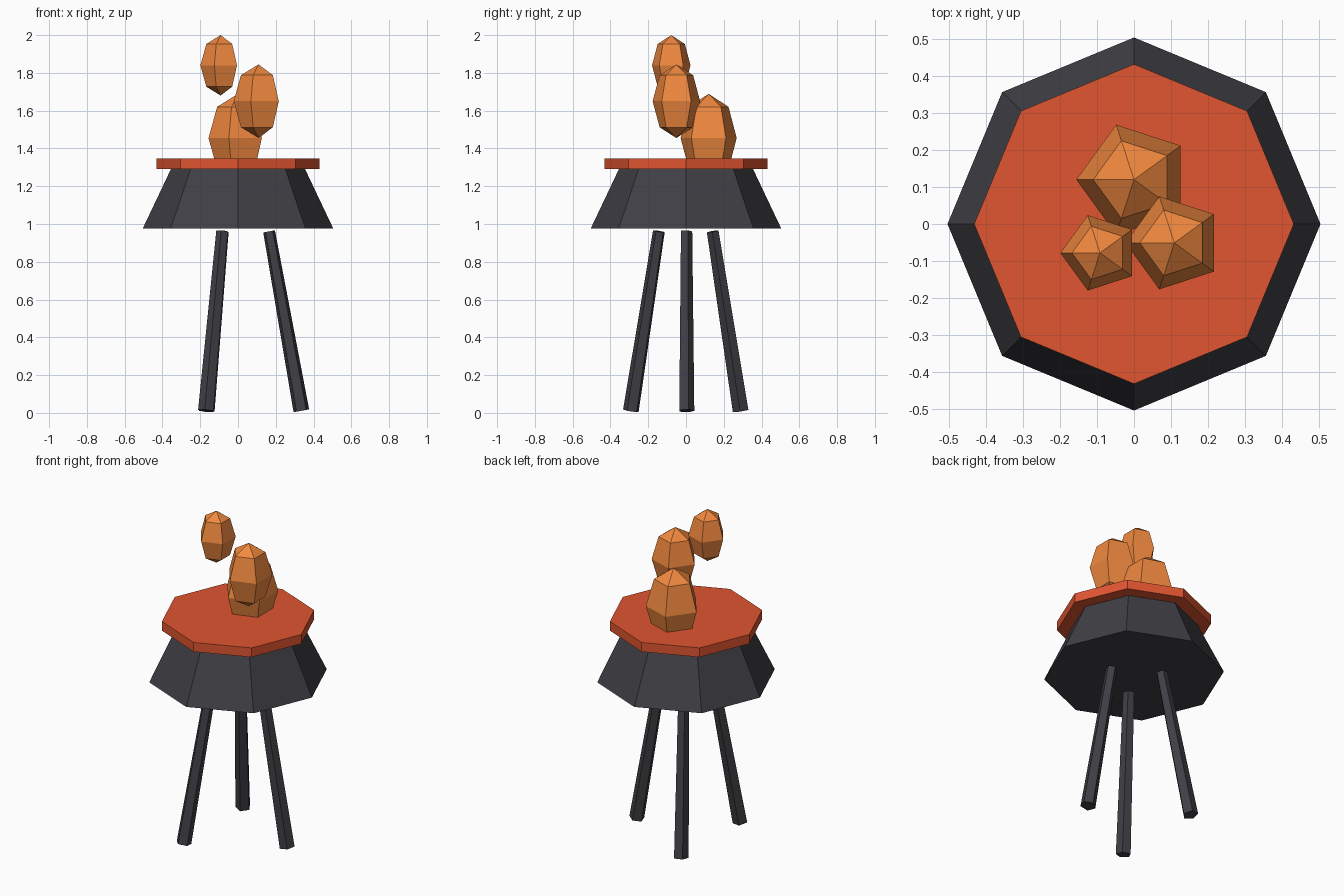
import bpy, math
from mathutils import Matrix

if "Cube" in bpy.data.objects:
    bpy.data.objects.remove(bpy.data.objects["Cube"])


def material(name, rgb):
    m = bpy.data.materials.new(name)
    m.diffuse_color = (*rgb, 1)
    m.use_nodes = True
    m.node_tree.nodes["Principled BSDF"].inputs["Base Color"].default_value = m.diffuse_color
    return m


iron = material("dark_iron", (0.05, 0.05, 0.06))
ember = material("ember_red", (0.75, 0.09, 0.03))
flame = material("flame_orange", (0.88, 0.25, 0.05))


def finish(name, mat):
    ob = bpy.context.object
    ob.name = name
    ob.data.materials.append(mat)
    return ob


def frustum(name, mat, sides, r_bottom, r_top, z0, z1):
    bpy.ops.mesh.primitive_cone_add(vertices=sides, radius1=r_bottom, radius2=r_top,
                                    depth=z1 - z0, location=(0, 0, (z0 + z1) / 2))
    return finish(name, mat)


# Octagonal bowl and ember plate
frustum("bowl", iron, 8, 0.504, 0.353, 0.977, 1.295)
frustum("ember_plate", ember, 8, 0.432, 0.432, 1.29, 1.347)

# Three splayed, tapered legs
tilt = 0.178
for i in range(3):
    a = math.radians(120 * i)
    leg = frustum(f"leg_{i + 1}", iron, 5, 0.044, 0.033, 0, 0.965)
    leg.matrix_world = (Matrix.Translation((0.25 * math.cos(a), 0.25 * math.sin(a), 0.486))
                        @ Matrix.Rotation(a, 4, 'Z') @ Matrix.Rotation(-tilt, 4, 'Y'))

# Faceted flames: centre, radius, half height
flames = [((0, 0.12, 1.455), 0.156, 0.234),
          ((0.109, -0.051, 1.65), 0.132, 0.195),
          ((-0.092, -0.078, 1.84), 0.107, 0.16)]
for i, (centre, r, h) in enumerate(flames):
    bpy.ops.mesh.primitive_uv_sphere_add(segments=5, ring_count=4, radius=1, location=centre,
                                         rotation=(0, 0, math.pi / 2))
    finish(f"flame_{i + 1}", flame).scale = (r, r, h)
